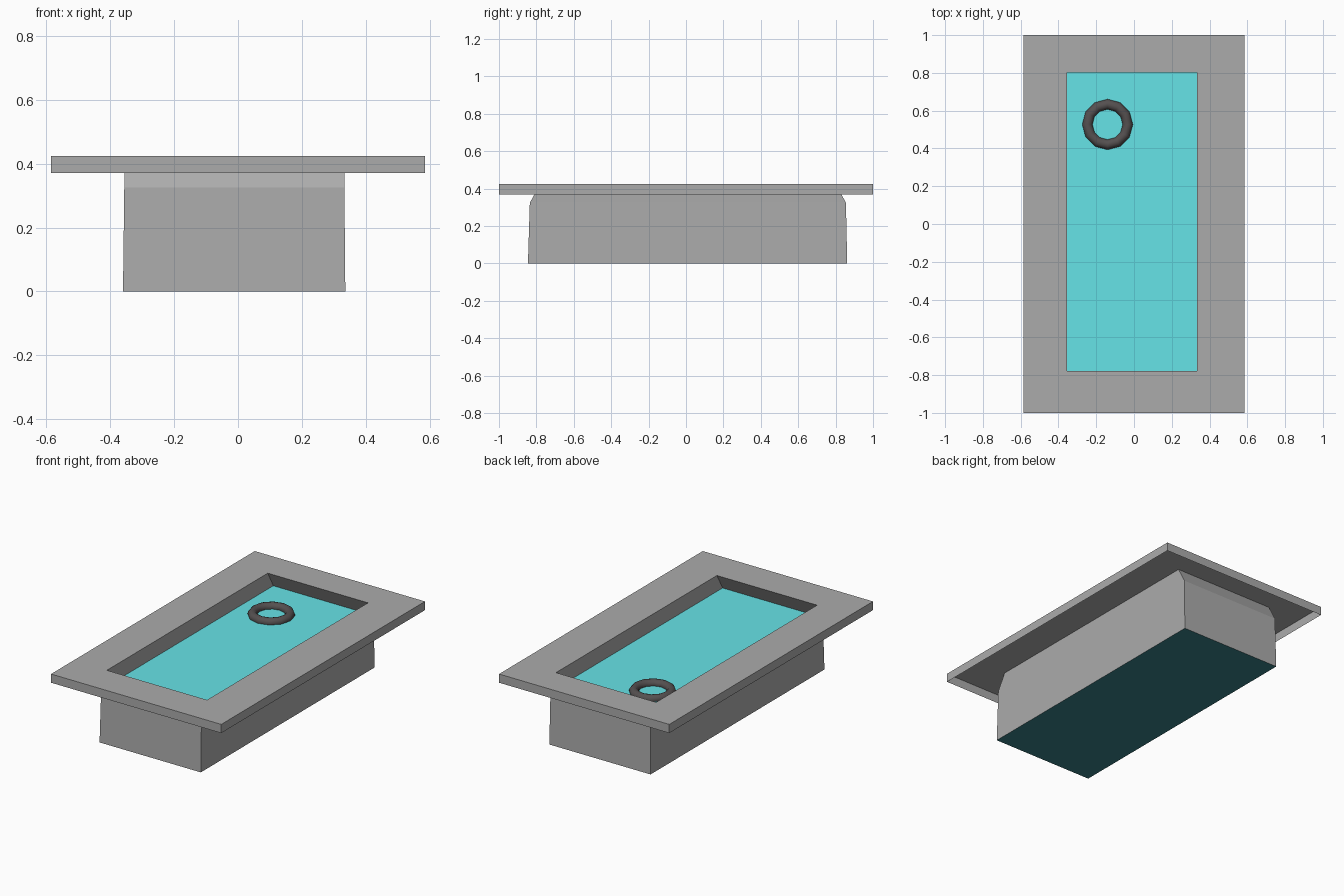
import bpy, bmesh, math

cube = bpy.data.objects.get("Cube")
if cube:
    bpy.data.objects.remove(cube, do_unlink=True)


def material(name, r, g, b):
    m = bpy.data.materials.new(name)
    m.use_nodes = True
    m.diffuse_color = (r, g, b, 1)
    bsdf = next(n for n in m.node_tree.nodes if n.type == 'BSDF_PRINCIPLED')
    bsdf.inputs["Base Color"].default_value = (r, g, b, 1)
    return m


stone = material("stone grey", 0.41, 0.41, 0.41)
teal = material("water teal", 0.134, 0.77, 0.8)
deep_teal = material("floor deep teal", 0.04, 0.22, 0.25)
rubber = material("dark rubber", 0.09, 0.08, 0.08)


def rect(x0, x1, y0, y1, z):
    return [(x0, y0, z), (x1, y0, z), (x1, y1, z), (x0, y1, z)]


def sheet(name, loops, mat, cap=False):
    """Skin successive rectangular loops, optionally filling the last one."""
    bm = bmesh.new()
    rings = [[bm.verts.new(p) for p in loop] for loop in loops]
    for a, b in zip(rings, rings[1:]):
        for i in range(4):
            j = (i + 1) % 4
            bm.faces.new((a[i], a[j], b[j], b[i]))
    if cap:
        bm.faces.new(rings[-1])
    me = bpy.data.meshes.new(name)
    bm.to_mesh(me)
    bm.free()
    me.materials.append(mat)
    ob = bpy.data.objects.new(name, me)
    bpy.context.collection.objects.link(ob)
    return ob


# Rectangular levels of the basin
opening = rect(-0.356, 0.333, -0.779, 0.801, 0.424)
waterline = rect(-0.356, 0.333, -0.835, 0.855, 0.325)
base = rect(-0.36, 0.336, -0.845, 0.862, 0)

# Deck: thin top with a skirt, open underneath
sheet("deck", [rect(-0.585, 0.585, -1, 1, 0.37),
               rect(-0.585, 0.585, -1, 1, 0.424), opening], stone)

# Basin walls, flaring under the deck at both ends
walls = sheet("basin_walls", [opening, waterline, base], stone)
walls.data.flip_normals()

# Water surface and basin floor
sheet("water_surface", [waterline], teal, cap=True)
floor = sheet("basin_floor", [base], deep_teal, cap=True)
floor.data.flip_normals()

# Floating swim ring
bpy.ops.mesh.primitive_torus_add(location=(-0.14, 0.527, 0.331), major_segments=12,
                                 minor_segments=12, major_radius=0.107,
                                 minor_radius=0.027)
ring = bpy.context.object
ring.name = "swim_ring"
ring.data.materials.append(rubber)
bpy.ops.object.shade_smooth_by_angle(angle=math.radians(35))
